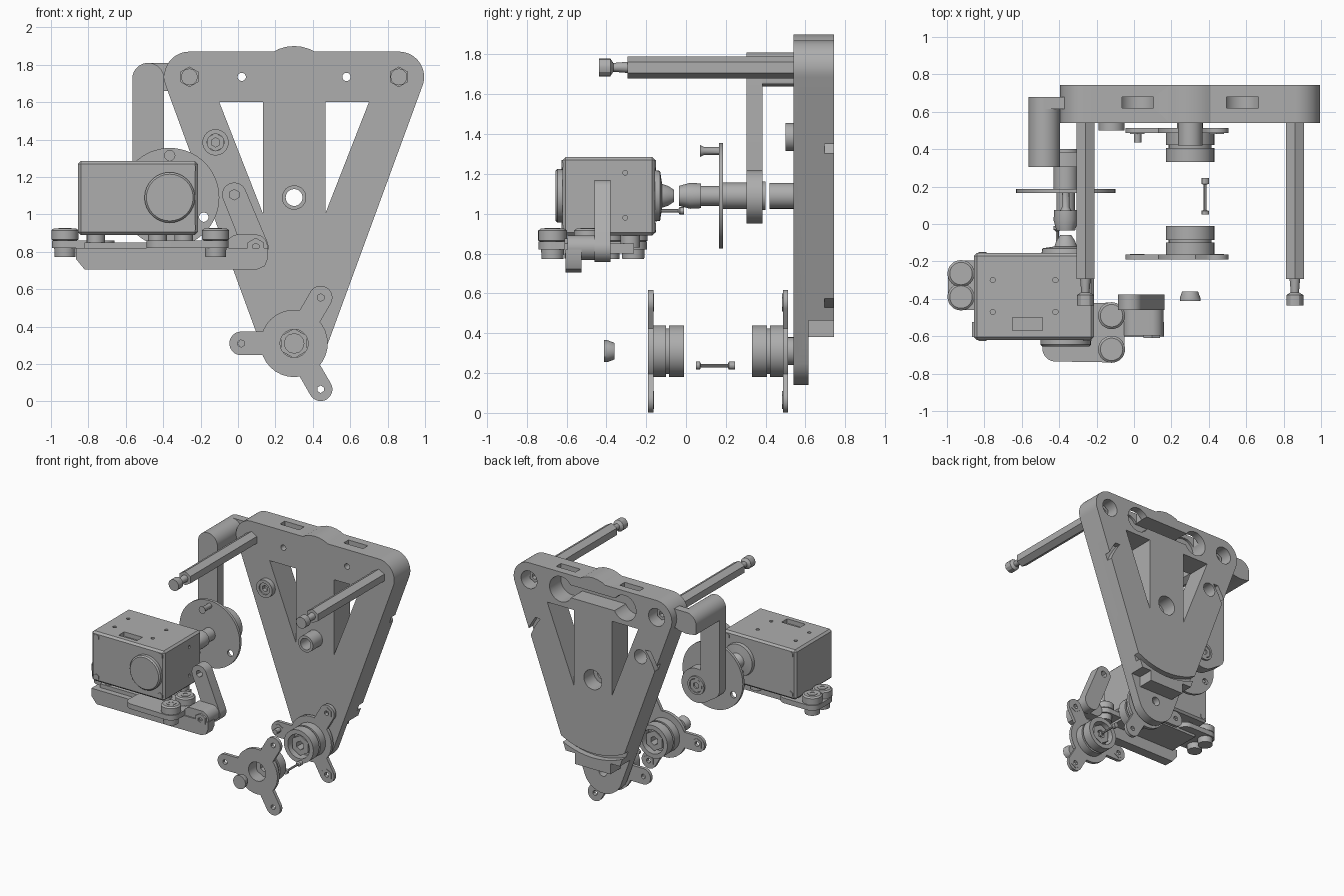
import bpy, bmesh, math
from math import cos, sin, pi
from mathutils import Vector, geometry

if "Cube" in bpy.data.objects:
    bpy.data.objects.remove(bpy.data.objects["Cube"])

GREY = (0.42, 0.42, 0.42, 1)
mat = bpy.data.materials.new("mid grey")
mat.use_nodes = True
mat.diffuse_color = GREY
mat.node_tree.nodes["Principled BSDF"].inputs["Base Color"].default_value = GREY


def place(a, b, t, axis):
    return {"y": (a, t, b), "z": (a, b, t), "x": (t, a, b)}[axis]


def shade(ob):
    bpy.ops.object.select_all(action="DESELECT")
    ob.select_set(True)
    bpy.context.view_layer.objects.active = ob
    bpy.ops.object.shade_smooth_by_angle(angle=math.radians(30))


def loft(name, rings, ring_loop=False):
    """Skin a list of equal point rings, capped or closed on itself."""
    bm = bmesh.new()
    vs = [[bm.verts.new(p) for p in ring] for ring in rings]
    n = len(vs[0])
    pairs = list(zip(vs, vs[1:])) + ([(vs[-1], vs[0])] if ring_loop else [])
    for lo, hi in pairs:
        for i in range(n):
            j = (i + 1) % n
            bm.faces.new((lo[i], lo[j], hi[j], hi[i]))
    if not ring_loop:
        bm.faces.new(vs[0])
        bm.faces.new(vs[-1])
    bmesh.ops.recalc_face_normals(bm, faces=bm.faces)
    me = bpy.data.meshes.new(name)
    bm.to_mesh(me)
    bm.free()
    me.materials.append(mat)
    ob = bpy.data.objects.new(name, me)
    bpy.context.collection.objects.link(ob)
    shade(ob)
    return ob


def prism(name, pts, t0, t1, axis="y"):
    return loft(name, [[place(a, b, t, axis) for a, b in pts] for t in (t0, t1)])


def lathe(name, a, b, profile, axis="y", n=32, hollow=False):
    """Turn (radius, position) pairs round an axis through (a, b)."""
    ang = [pi / 2 + 2 * pi * i / n for i in range(n)]
    return loft(name, [[place(a + r * cos(u), b + r * sin(u), t, axis) for u in ang]
                       for r, t in profile], hollow)


def rod(name, a, b, r, t0, t1, axis="y", n=32):
    return lathe(name, a, b, [(r, t0), (r, t1)], axis, n)


def tube(name, a, b, r, hole, t0, t1, axis="y", n=32):
    return lathe(name, a, b, [(r, t0), (r, t1), (hole, t1), (hole, t0)], axis, n, True)


def hull(*circles):
    """Outline wrapped round circles (a, b, r)."""
    pts = [Vector((a + r * cos(u * pi / 24), b + r * sin(u * pi / 24)))
           for a, b, r in circles for u in range(48)]
    return [pts[i] for i in geometry.convex_hull_2d(pts)]


def box(name, x0, x1, y0, y1, z0, z1):
    return prism(name, [(x0, z0), (x1, z0), (x1, z1), (x0, z1)], y0, y1)


def combine(ob, parts, op="DIFFERENCE"):
    for p in parts:
        m = ob.modifiers.new("combine", "BOOLEAN")
        m.operation, m.object, m.solver = op, p, "EXACT"
    me = bpy.data.meshes.new_from_object(ob.evaluated_get(
        bpy.context.evaluated_depsgraph_get()))
    ob.modifiers.clear()
    ob.data = me
    for p in parts:
        bpy.data.objects.remove(p)
    shade(ob)


# Main triangular frame
MID, POST_Z, HUB_Z, AXLE_Z = 0.3, 1.735, 0.31, 1.09
POSTS = (-0.26, 0.86)
frame = prism("main_frame", hull(*[(x, POST_Z, 0.135) for x in POSTS],
                                 (MID, HUB_Z, 0.17)), 0.54, 0.742)
combine(frame, [rod("crown", MID, 1.68, 0.22, 0.54, 0.742)], "UNION")
groove = tube("arc_groove", MID, AXLE_Z, 0.62, 0.585, 0.695, 0.8, n=64)
combine(groove, [box("groove_limit", -1, 2, 0.5, 1, 1.45, 2)])
cuts = [groove,
        rod("axle_hole", MID, AXLE_Z, 0.062, 0.4, 0.9),
        rod("axle_recess", MID, AXLE_Z, 0.078, 0.62, 0.9),
        rod("leg_recess", -0.12, 1.385, 0.055, 0.62, 0.9),
        box("foot_step", -0.2, 0.8, 0.615, 0.9, 0, 0.38),
        box("pocket_channel", 0, 0.6, 0.60, 0.9, 1.69, 1.79),
        rod("hub_hole", MID, HUB_Z, 0.035, 0.4, 0.9)]
for s in (-1, 1):
    side = sorted((MID + s * 0.155, MID + s * 0.5))
    cuts += [prism("leg_window", [(MID + s * 0.167, 1.6), (MID + s * 0.4, 1.6),
                                  (MID + s * 0.167, 1.005)], 0.4, 0.9),
             box("foot_side", *side, 0.615, 0.9, 0.2, 0.465),
             rod("pocket_end", MID + s * 0.28, POST_Z, 0.1, 0.60, 0.9),
             rod("pin_hole", MID + s * 0.28, POST_Z, 0.022, 0.4, 0.65),
             box("top_slot", MID + s * 0.28 - 0.085, MID + s * 0.28 + 0.085,
                 0.62, 0.68, 1.74, 2),
             rod("post_hole", MID + s * 0.56, POST_Z, 0.07, 0.62, 0.9)]
combine(frame, cuts)
tube("axle_boss", MID, AXLE_Z, 0.065, 0.045, 0.42, 0.62)
tube("leg_boss", -0.12, 1.385, 0.07, 0.045, 0.50, 0.545)
tube("leg_nut", -0.12, 1.385, 0.05, 0.025, 0.51, 0.545, n=6)

# Hexagonal posts with screws in their ends
for x in POSTS:
    rod("post", x, POST_Z, 0.055, -0.295, 0.56, n=6)
    lathe("post_screw", x, POST_Z, [(0.045, -0.437), (0.045, -0.38), (0.022, -0.365),
                                   (0.028, -0.295)], n=12)
    tube("post_nut", x, POST_Z, 0.05, 0.025, 0.62, 0.67, n=6)


# Three-armed hubs facing each other
def hub(name, plate, side):
    tips = [(MID + 0.283 * cos(u), HUB_Z + 0.283 * sin(u)) for u in (pi, pi / 3, -pi / 3)]
    at = lambda d: plate + side * d
    span = sorted((at(0), at(0.026)))
    star = rod(name + "_star", MID, HUB_Z, 0.18, *span)
    combine(star, [prism("arm", hull((MID, HUB_Z, 0.062), (a, b, 0.063)), *span)
                   for a, b in tips], "UNION")
    combine(star, [rod("hole", a, b, 0.03, plate - 0.1, plate + 0.1) for a, b in tips]
            + [rod("bore", MID, HUB_Z, 0.075, plate - 0.1, plate + 0.1)])
    tube(name + "_collar", MID, HUB_Z, 0.13, 0.075, at(0.02), at(0.09))
    tube(name + "_neck", MID, HUB_Z, 0.115, 0.075, at(0.09), at(0.105))
    tube(name + "_ring", MID, HUB_Z, 0.13, 0.095, at(0.105), at(0.18))
    tube(name + "_nut", MID, HUB_Z, 0.08, 0.035, at(0.09), at(0.16), n=6)
    for a, b in tips:
        tube(name + "_tip_nut", a, b, 0.045, 0.02, at(0), at(0.03), n=6)


hub("front_hub", -0.19, 1)
hub("rear_hub", 0.512, -1)
tube("hub_shaft", MID, HUB_Z, 0.07, 0.03, 0.42, 0.56)
rod("tip_screw", 0.02, HUB_Z, 0.02, 0.435, 0.49, n=12)
lathe("cone_nut", MID, HUB_Z, [(0.055, -0.412), (0.055, -0.395), (0.042, -0.36)], n=12)
lathe("loose_pin", 0.38, 0.237, [(0.02, 0.05), (0.02, 0.07), (0.008, 0.075), (0.008, 0.21),
                                 (0.02, 0.215), (0.02, 0.245)], n=12)

# Bent side arm
ARM_X, SHAFT_X = -0.48, -0.365
arm = prism("arm_upright", hull((ARM_X, 1.725, 0.085), (ARM_X, 1.1, 0.085)), 0.305, 0.385)
combine(arm, [prism("arm_foot", hull((ARM_X, 1.1, 0.085), (SHAFT_X, 1.085, 0.135)),
                    0.305, 0.385)], "UNION")
prism("arm_top", hull((ARM_X, 1.725, 0.085), (-0.555, 1.66, 0.01), (-0.405, 1.66, 0.01)),
      0.305, 0.68)
box("arm_hook", ARM_X, -0.36, 0.615, 0.68, 1.66, 1.81)
tube("arm_bolt", SHAFT_X, AXLE_Z, 0.072, 0.055, 0.38, 0.4)
tube("arm_bolt_core", SHAFT_X, AXLE_Z, 0.056, 0.025, 0.36, 0.395, n=6)

# Disc and drive shaft
disc = rod("drive_disc", SHAFT_X, AXLE_Z, 0.265, 0.165, 0.187, n=64)
combine(disc, [rod("hole", SHAFT_X + 0.21 * cos(u), AXLE_Z + 0.21 * sin(u), 0.025, 0, 0.3)
               for u in (-pi / 6, 7 * pi / 6)])
lathe("drive_shaft", SHAFT_X, AXLE_Z, [(0.05, 0.07), (0.05, 0.165), (0.066, 0.18),
                                       (0.066, 0.31)])
lathe("shaft_collet", SHAFT_X, AXLE_Z, [(0.05, -0.035), (0.065, 0.02), (0.062, 0.075)], n=12)
lathe("disc_screw", SHAFT_X, 1.315, [(0.03, 0.07), (0.02, 0.09), (0.02, 0.18)], n=12)
lathe("shaft_screw", -0.41, 1.015, [(0.008, -0.15), (0.008, -0.04), (0.02, -0.03),
                                    (0.02, -0.01)], n=12)

# Motor box
motor = box("motor_box", -0.855, -0.215, -0.62, -0.155, 0.89, 1.285)
bev = motor.modifiers.new("edges", "BEVEL")
bev.width, bev.segments = 0.015, 1
combine(motor, [box("label_recess", -0.65, -0.49, -0.57, -0.50, 1.25, 1.4)]
        + [rod("hole", x, y, 0.014, 1.25, 1.4, "z", 12)
           for x in (-0.755, -0.42) for y in (-0.47, -0.30)]
        + [rod("hole", -0.305, z, 0.012, -0.24, -0.19, "x", 12) for z in (0.98, 1.205)])
for x in (-0.81, -0.25):
    for z in (0.93, 1.245):
        rod("corner_bolt", x, z, 0.025, -0.626, -0.15, n=6)
lathe("motor_front_cap", SHAFT_X, AXLE_Z, [(0.125, -0.655), (0.135, -0.645), (0.135, -0.61)])
lathe("motor_rear_cap", SHAFT_X, AXLE_Z, [(0.13, -0.16), (0.125, -0.13), (0.06, -0.12),
                                          (0.05, -0.09), (0.03, -0.06)])

# Base rail with slanted link
prism("base_rail", [(-0.865, 0.82), (-0.865, 0.76), (-0.82, 0.705)]
      + [(0.1 + 0.06 * cos(u), 0.765 + 0.06 * sin(u)) for u in (-pi / 2, -pi / 4, 0)]
      + [(0.16, 0.82)], -0.605, -0.525)
link = prism("slanted_link", hull((-0.02, 1.105, 0.065), (0.095, 0.825, 0.068)), -0.46, -0.378)
combine(link, [rod("hole", -0.02, 1.105, 0.028, -0.6, -0.2, n=6)])
prism("rail_end", hull((0.0, 0.83, 0.062), (0.095, 0.83, 0.062)), -0.595, -0.45)
tube("link_nut", 0.095, 0.825, 0.05, 0.02, -0.61, -0.59, n=6)

# Clamp plates, bosses and feet under the motor
prism("right_clamp", hull((-0.42, -0.665, 0.07), (-0.12, -0.67, 0.07), (-0.12, -0.49, 0.07),
                          (-0.42, -0.49, 0.06)), 0.82, 0.86, "z")
prism("left_clamp", hull((-0.925, -0.39, 0.07), (-0.925, -0.265, 0.07), (-0.73, -0.265, 0.07),
                         (-0.73, -0.39, 0.07)), 0.82, 0.86, "z")
for x, y in ((-0.925, -0.265), (-0.925, -0.39), (-0.12, -0.49), (-0.12, -0.67)):
    lathe("clamp_boss", x, y, [(0.055, 0.772), (0.06, 0.86), (0.072, 0.865), (0.072, 0.915),
                               (0.06, 0.925)], "z")
    tube("clamp_nut", x, y, 0.04, 0.018, 0.92, 0.928, "z", 6)
for x in (-0.76, -0.43, -0.29):
    for y in (-0.5, -0.28):
        rod("motor_foot", x, y, 0.05, 0.83, 0.9, "z", 16)
box("cross_plate", -0.82, -0.225, -0.56, -0.26, 0.80, 0.85)
